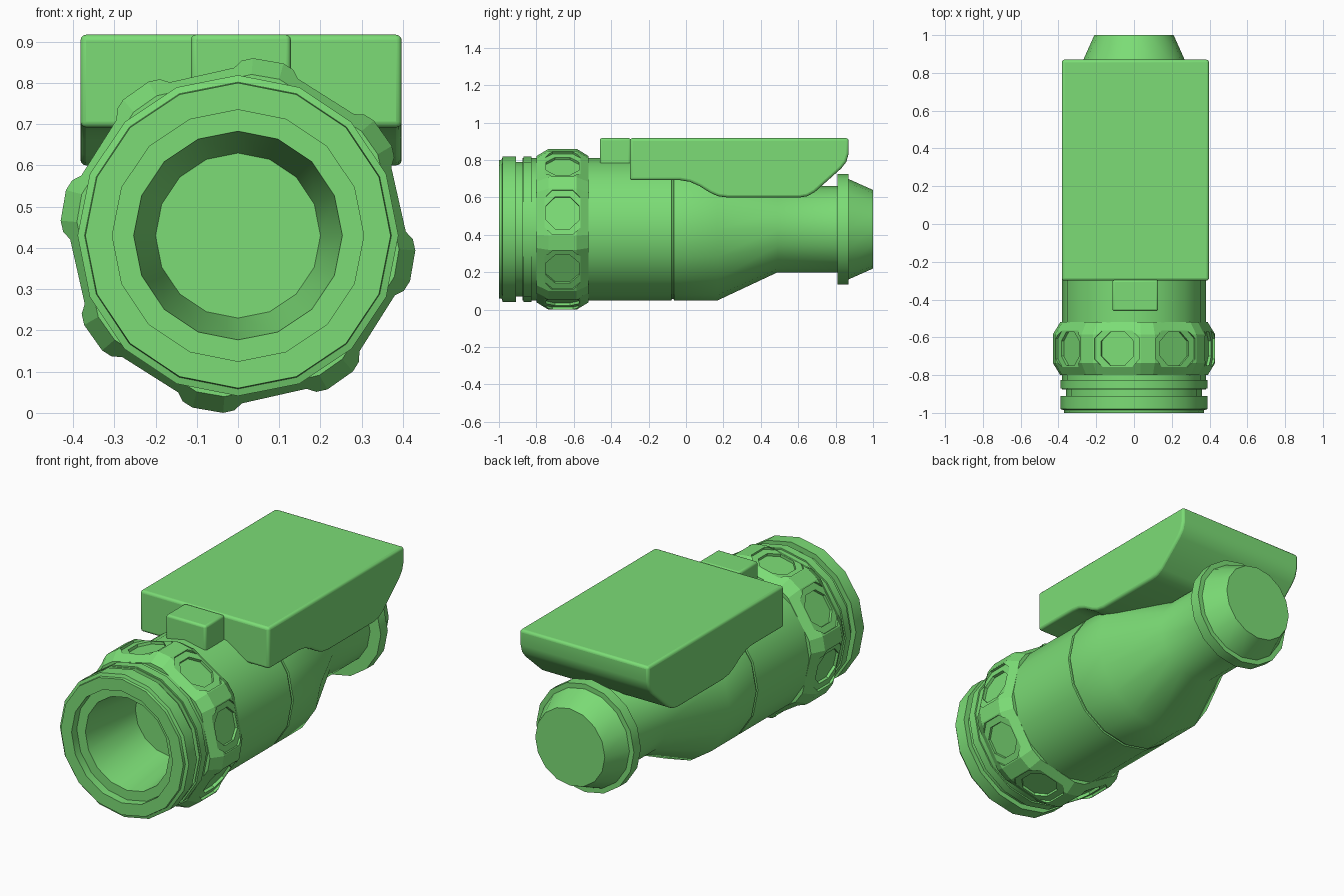
import bpy, bmesh, math
from mathutils import Matrix

if "Cube" in bpy.data.objects:
    bpy.data.objects.remove(bpy.data.objects["Cube"])

CZ = 0.43  # height of the tube axis
mat = bpy.data.materials.new("green")
mat.diffuse_color = (0.2, 0.72, 0.18, 1)
mat.use_nodes = True
mat.node_tree.nodes["Principled BSDF"].inputs["Base Color"].default_value = mat.diffuse_color


def finish(bm, name, bevel=0.0):
    bmesh.ops.recalc_face_normals(bm, faces=bm.faces)
    me = bpy.data.meshes.new(name)
    bm.to_mesh(me)
    bm.free()
    ob = bpy.data.objects.new(name, me)
    bpy.context.collection.objects.link(ob)
    me.materials.append(mat)
    if bevel:
        m = ob.modifiers.new("bevel", 'BEVEL')
        m.width, m.segments, m.limit_method = bevel, 3, 'ANGLE'
        m.angle_limit = math.radians(40)
    return ob


def smooth(ob, deg=30):
    bpy.ops.object.select_all(action='DESELECT')
    ob.select_set(True)
    bpy.context.view_layer.objects.active = ob
    bpy.ops.object.shade_smooth_by_angle(angle=math.radians(deg))


def lathe(name, profile, angles, closed=False):
    """Turn (y, radius) points about the tube axis."""
    bm = bmesh.new()
    rings = [[bm.verts.new((r * math.cos(a), y, CZ + r * math.sin(a))) for a in angles]
             for y, r in profile]
    n = len(angles)
    pairs = list(zip(rings, rings[1:]))
    if closed:
        pairs.append((rings[-1], rings[0]))
    else:
        bm.faces.new(rings[0])
        bm.faces.new(rings[-1])
    for a, b in pairs:
        for i in range(n):
            j = (i + 1) % n
            bm.faces.new((a[i], a[j], b[j], b[i]))
    return finish(bm, name)


def prism(bm, loop, axis_vec):
    """Extrude a flat loop of points along a vector."""
    f = bm.faces.new([bm.verts.new(p) for p in loop])
    ext = bmesh.ops.extrude_face_region(bm, geom=[f])
    vs = [v for v in ext['geom'] if isinstance(v, bmesh.types.BMVert)]
    bmesh.ops.translate(bm, verts=vs, vec=axis_vec)


# Main tube: lens recess, front flange, groove, barrel, seam, taper and eyepiece
sixteen = [math.tau * i / 16 for i in range(16)]
tube = lathe("scope_tube", [
    (-0.60, 0.20), (-0.955, 0.253), (-0.955, 0.305), (-1.0, 0.305), (-1.0, 0.37),
    (-0.985, 0.372), (-0.98, 0.389), (-0.91, 0.389), (-0.91, 0.36), (-0.875, 0.36),
    (-0.875, 0.38), (-0.078, 0.38), (-0.075, 0.373), (-0.067, 0.373), (-0.064, 0.38),
    (0.17, 0.38), (0.49, 0.23), (0.81, 0.23), (0.81, 0.295), (0.87, 0.295),
    (0.87, 0.268), (1.0, 0.21)], sixteen)
smooth(tube)
# second front collar, just behind the groove
collar = lathe("front_collar", [(-0.87, 0.34), (-0.87, 0.388), (-0.825, 0.388), (-0.825, 0.34)],
               sixteen, closed=True)
smooth(collar)

# Focus ring: eight ridges with an octagonal grip dish between each pair
FIRST = math.radians(12.7)
ridge_angles = []
for k in range(8):
    mid = FIRST + math.radians(22.5 + 45 * k)
    ridge_angles += [mid - math.radians(5), mid + math.radians(5)]
ring = lathe("focus_ring", [(-0.80, 0.33), (-0.80, 0.392), (-0.735, 0.4315),
                            (-0.585, 0.4315), (-0.52, 0.392), (-0.52, 0.33)],
             ridge_angles, closed=True)


def octagon(half_y, half_t, x):
    cut = 0.45
    q = [(1, cut), (cut, 1), (-cut, 1), (-1, cut), (-1, -cut), (-cut, -1), (cut, -1), (1, -cut)]
    return [(x, -0.66 + half_y * a, half_t * b) for a, b in q]


# Stepped dish cutters
for step, (hy, ht, depth) in enumerate([(0.122, 0.122, 0.399), (0.088, 0.088, 0.384)]):
    bm = bmesh.new()
    for k in range(8):
        tmp = bmesh.new()
        prism(tmp, octagon(hy, ht, depth), (0.2, 0, 0))
        rot = Matrix.Translation((0, 0, CZ)) @ Matrix.Rotation(-(FIRST + math.radians(45 * k)), 4, 'Y')
        tmp.transform(rot)
        me = bpy.data.meshes.new("tmp")
        tmp.to_mesh(me)
        tmp.free()
        bm.from_mesh(me)
        bpy.data.meshes.remove(me)
    cutter = finish(bm, f"dish_cutter_{step}")
    cutter.hide_render = True
    cutter.hide_set(True)
    cutter.display_type = 'WIRE'
    m = ring.modifiers.new("dishes", 'BOOLEAN')
    m.operation, m.object, m.solver = 'DIFFERENCE', cutter, 'EXACT'

# Top housing, from its side profile
side = [(-0.30, 0.917), (-0.30, 0.692), (-0.03, 0.692), (0.02, 0.684), (0.07, 0.662),
        (0.13, 0.625), (0.17, 0.607), (0.22, 0.60), (0.61, 0.60), (0.65, 0.607), (0.69, 0.63),
        (0.83, 0.755), (0.857, 0.79), (0.87, 0.835), (0.87, 0.917)]
bm = bmesh.new()
prism(bm, [(-0.382, y, z) for y, z in side], (0.779, 0, 0))
smooth(finish(bm, "top_housing", 0.014))

# Small block in front of the housing
bm = bmesh.new()
bmesh.ops.create_cube(bm, size=1)
bm.transform(Matrix.Translation((0.007, -0.378, 0.837)) @ Matrix.Diagonal((0.242, 0.166, 0.16, 1)))
smooth(finish(bm, "front_block", 0.012))
